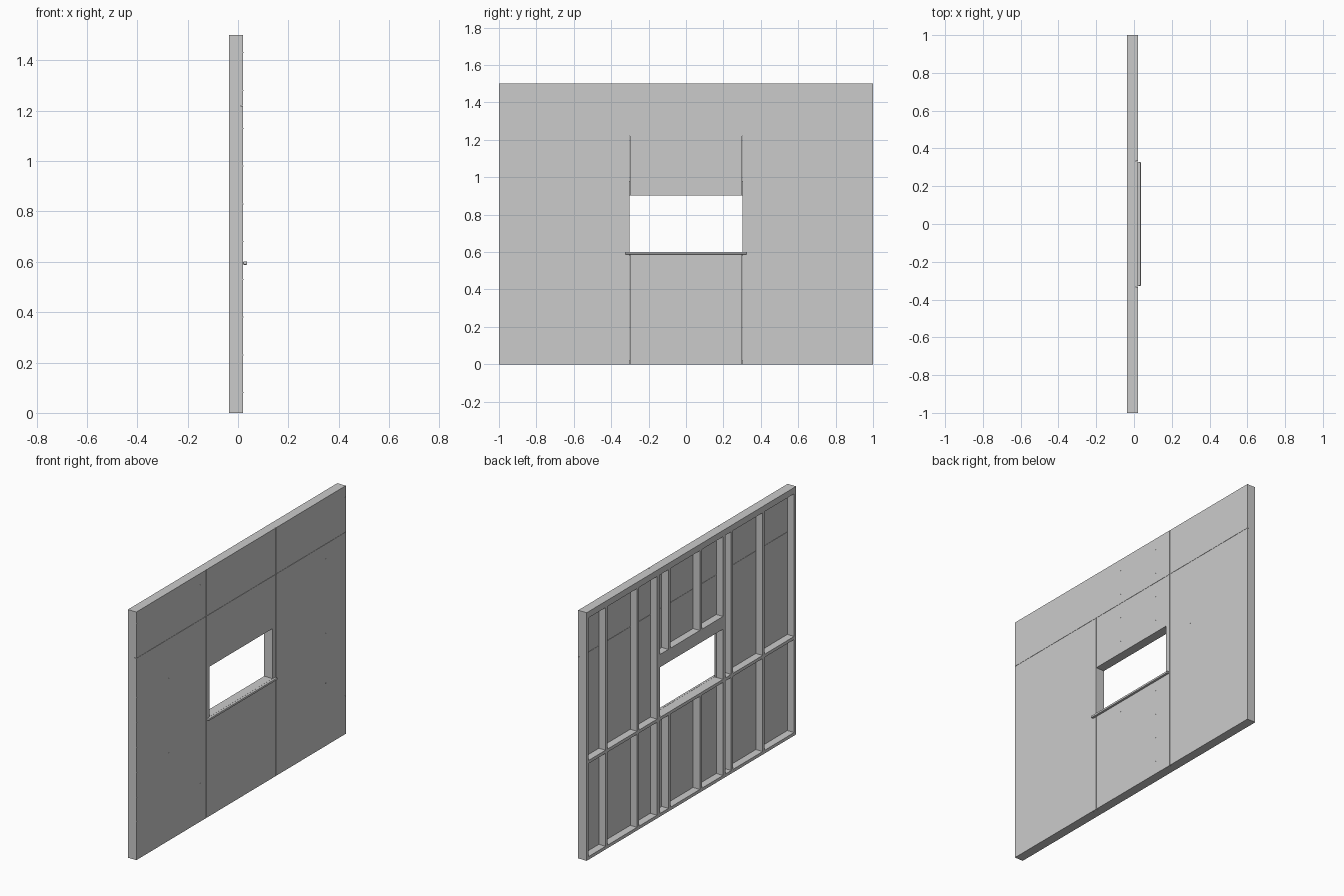
import bpy, bmesh
from mathutils import Matrix

if "Cube" in bpy.data.objects:
    bpy.data.objects.remove(bpy.data.objects["Cube"])

XB, XF, XO = -0.036, 0.009, 0.0205   # back of studs, front of studs, outer skin
T = 0.019                            # lumber thickness
TOP = 1.5 - 2 * T                    # underside of top plates
OPEN_Y, OPEN_Z0, OPEN_Z1 = 0.301, 0.6, 0.903
KING0, KING1 = 0.302, 0.328          # studs flanking the opening
HEAD_TOP = 0.98
SEAM, ROW, GAP = 0.332, 1.22, 0.0008


def box(name, x0, x1, y0, y1, z0, z1):
    bm = bmesh.new()
    bmesh.ops.create_cube(bm, size=1)
    for v in bm.verts:
        v.co = ((x0 + x1) / 2 + v.co.x * (x1 - x0),
                (y0 + y1) / 2 + v.co.y * (y1 - y0),
                (z0 + z1) / 2 + v.co.z * (z1 - z0))
    me = bpy.data.meshes.new(name)
    bm.to_mesh(me)
    bm.free()
    ob = bpy.data.objects.new(name, me)
    bpy.context.collection.objects.link(ob)
    return ob


def lumber(name, y0, y1, z0, z1):
    return box(name, XB, XF, y0, y1, z0, z1)


def panel(name, y0, y1, z0, z1):
    # inset interior edges so that neighbouring boards leave a fine joint
    a = y0 if abs(y0) == 1 else y0 + GAP
    b = y1 if abs(y1) == 1 else y1 - GAP
    c = z0 + GAP if z0 == ROW else z0
    d = z1 - GAP if z1 == ROW else z1
    return box(name, XF, XO, a, b, c, d)


# plates
lumber("bottom_plate", -1, 1, 0, T)
lumber("lower_top_plate", -1, 1, TOP, TOP + T)
lumber("upper_top_plate", -1, 1, TOP + T, 1.5)

# full-height studs and the studs flanking the opening
h = T / 2
full = [-1 + h, -0.69, -0.39, 0.51, 0.81, 1 - h]
for y in full:
    lumber("stud", y - h, y + h, T, TOP)
lumber("opening_stud", -KING1, -KING0, T, TOP)
lumber("opening_stud", KING0, KING1, T, TOP)

# opening header, rough sill and cripple studs
lumber("header", -KING0, KING0, OPEN_Z1, HEAD_TOP)
lumber("rough_sill", -KING0, KING0, OPEN_Z0 - T, OPEN_Z0)
cripples = [-0.09, 0.21]
for y in cripples:
    lumber("lower_cripple", y - h, y + h, T, OPEN_Z0 - T)
    lumber("upper_cripple", y - h, y + h, HEAD_TOP, TOP)

# blocking between studs
for a, b in ((-1 + T, -0.69 - h), (-0.69 + h, -0.39 - h), (-0.39 + h, -KING1),
             (KING1, 0.51 - h), (0.51 + h, 0.81 - h), (0.81 + h, 1 - T)):
    lumber("blocking", a, b, OPEN_Z0 - T, OPEN_Z0)

# sheathing boards
for s in (-1, 1):
    for name, a, b, z0, z1 in (("side_board", SEAM, 1, 0, ROW),
                               ("top_side_board", SEAM, 1, ROW, 1.5),
                               ("joint_strip", OPEN_Y, SEAM, 0, ROW)):
        panel(name, *sorted((s * a, s * b)), z0, z1)
panel("top_middle_board", -SEAM, SEAM, ROW, 1.5)
panel("board_below_opening", -OPEN_Y, OPEN_Y, 0, OPEN_Z0)
panel("board_above_opening", -OPEN_Y, OPEN_Y, OPEN_Z1, ROW)

# projecting window sill with softened edges
sill = box("window_sill", XO, 0.036, -0.327, 0.327, 0.588, 0.601)
bev = sill.modifiers.new("bevel", "BEVEL")
bev.width = 0.003
bev.segments = 2

# fastener heads in a regular grid over the studs
bm = bmesh.new()
for y in [-0.995] + full[1:-1] + cripples + [0.995]:
    for i in range(10):
        z = 0.08 + 0.15 * i
        if abs(y) < OPEN_Y and OPEN_Z0 < z < OPEN_Z1:
            continue
        m = Matrix.Translation((XO, y, z)) @ Matrix.Rotation(1.5707963, 4, 'Y')
        bmesh.ops.create_cone(bm, cap_ends=True, segments=8, radius1=0.002,
                              radius2=0.002, depth=0.0008, matrix=m)
me = bpy.data.meshes.new("fastener_heads")
bm.to_mesh(me)
bm.free()
bpy.context.collection.objects.link(bpy.data.objects.new("fastener_heads", me))
